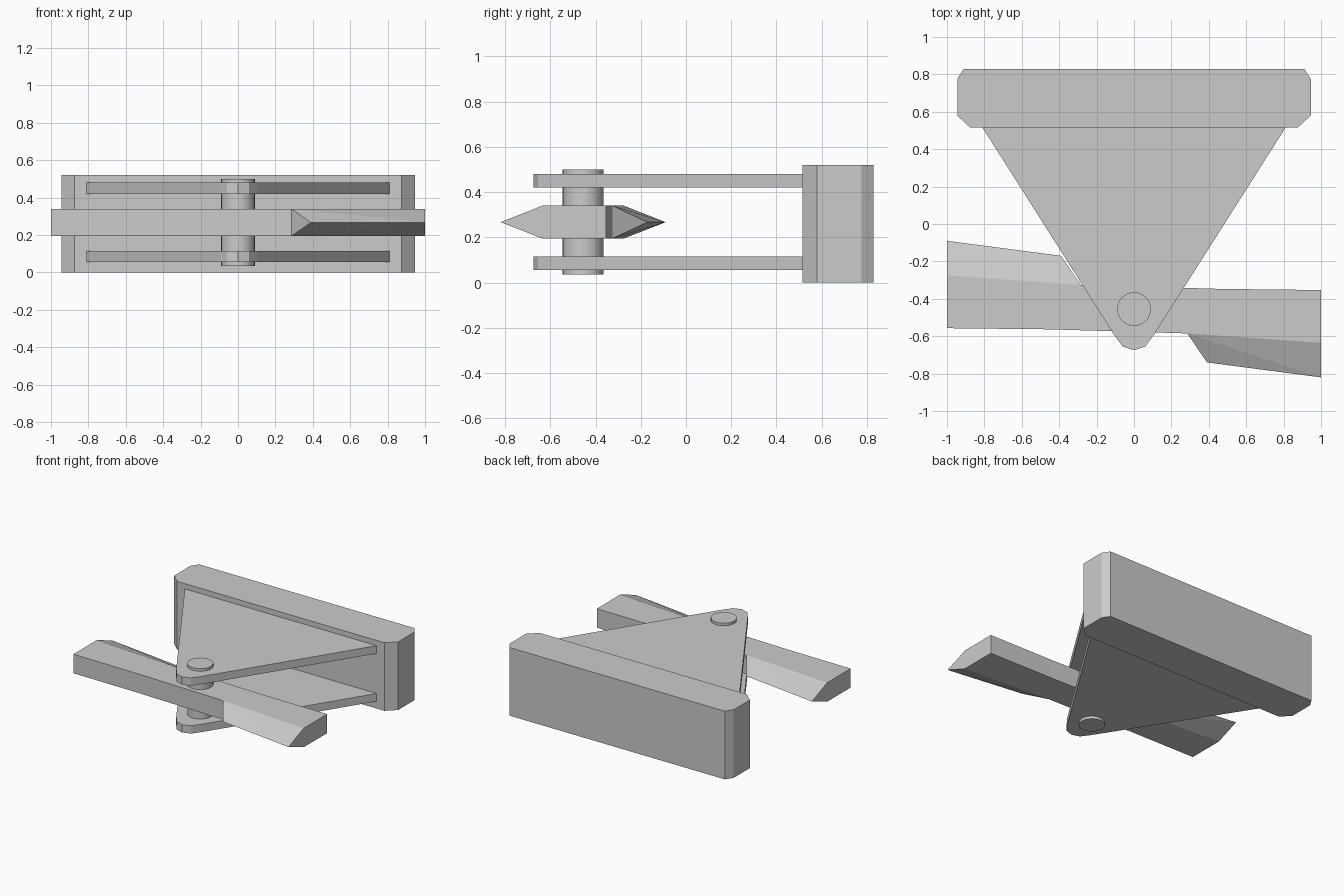
import bpy
import bmesh
import math

cube = bpy.data.objects.get("Cube")
if cube:
    bpy.data.objects.remove(cube, do_unlink=True)

grey = bpy.data.materials.new("light grey")
grey.use_nodes = True
GREY = (0.6, 0.6, 0.6, 1)
grey.diffuse_color = GREY
grey.node_tree.nodes["Principled BSDF"].inputs["Base Color"].default_value = GREY


def finish(name, bm):
    bmesh.ops.recalc_face_normals(bm, faces=bm.faces[:])
    mesh = bpy.data.meshes.new(name)
    bm.to_mesh(mesh)
    bm.free()
    mesh.materials.append(grey)
    obj = bpy.data.objects.new(name, mesh)
    bpy.context.collection.objects.link(obj)
    return obj


def prism(name, outline, z0, z1):
    """Extrude a flat outline from z0 up to z1."""
    bm = bmesh.new()
    face = bm.faces.new([bm.verts.new((x, y, z0)) for x, y in outline])
    top = bmesh.ops.extrude_face_region(bm, geom=[face])["geom"]
    verts = [v for v in top if isinstance(v, bmesh.types.BMVert)]
    bmesh.ops.translate(bm, verts=verts, vec=(0, 0, z1 - z0))
    if face.is_valid and len(bm.faces) < len(outline) + 2:
        bm.faces.new([v for v in face.verts])
    return finish(name, bm)


def mirrored(half):
    """Complete a right-hand outline with its left-hand copy."""
    return half + [(-x, y) for x, y in reversed(half) if x > 0]


# Chamfered base block
prism("base_block", mirrored([(0.875, 0.515), (0.945, 0.58), (0.945, 0.775), (0.91, 0.83)]), 0, 0.52)

# Pair of triangular bracket plates
plate = mirrored([(0, -0.675), (0.06, -0.655), (0.105, -0.595), (0.81, 0.515)])
prism("lower_bracket", plate, 0.055, 0.115)
prism("upper_bracket", plate, 0.42, 0.48)

# Round pivot pin
PIVOT_Y = -0.455
ring = [(0.09 * math.cos(math.tau * i / 32), PIVOT_Y + 0.09 * math.sin(math.tau * i / 32)) for i in range(32)]
pin = prism("pivot_pin", ring, 0.035, 0.5)
bpy.context.view_layer.objects.active = pin
pin.select_set(True)
bpy.ops.object.shade_smooth_by_angle(angle=math.radians(40))
pin.select_set(False)

# Two-ended blade: each half is the other turned half way round the pivot
Z0, ZM, Z1 = 0.195, 0.267, 0.34
bm = bmesh.new()
half = [(0.285, -0.585), (1, -0.635), (1, -0.353), (0.46, -0.347)]
outline = half + [(-x, 2 * PIVOT_Y - y) for x, y in half]
low = [bm.verts.new((x, y, Z0)) for x, y in outline]
high = [bm.verts.new((x, y, Z1)) for x, y in outline]
bm.faces.new(low[::-1])
bm.faces.new(high)
for i, sign in ((0, 1), (4, -1)):
    # Sharpened edge, its sloping heel and its open end
    heel, tip = [bm.verts.new((sign * x, PIVOT_Y - sign * d, ZM)) for x, d in ((0.39, 0.285), (1, 0.365))]
    for side in (low, high):
        bm.faces.new((side[i], heel, tip))
        bm.faces.new((side[i], tip, side[i + 1]))
    bm.faces.new((low[i], heel, high[i]))
    bm.faces.new((low[i + 1], low[i + 2], high[i + 2], high[i + 1], tip))
    # Straight blunt edge
    for a in (i + 2, i + 3):
        b = (a + 1) % 8
        bm.faces.new((low[a], low[b], high[b], high[a]))
finish("swing_blade", bm)
